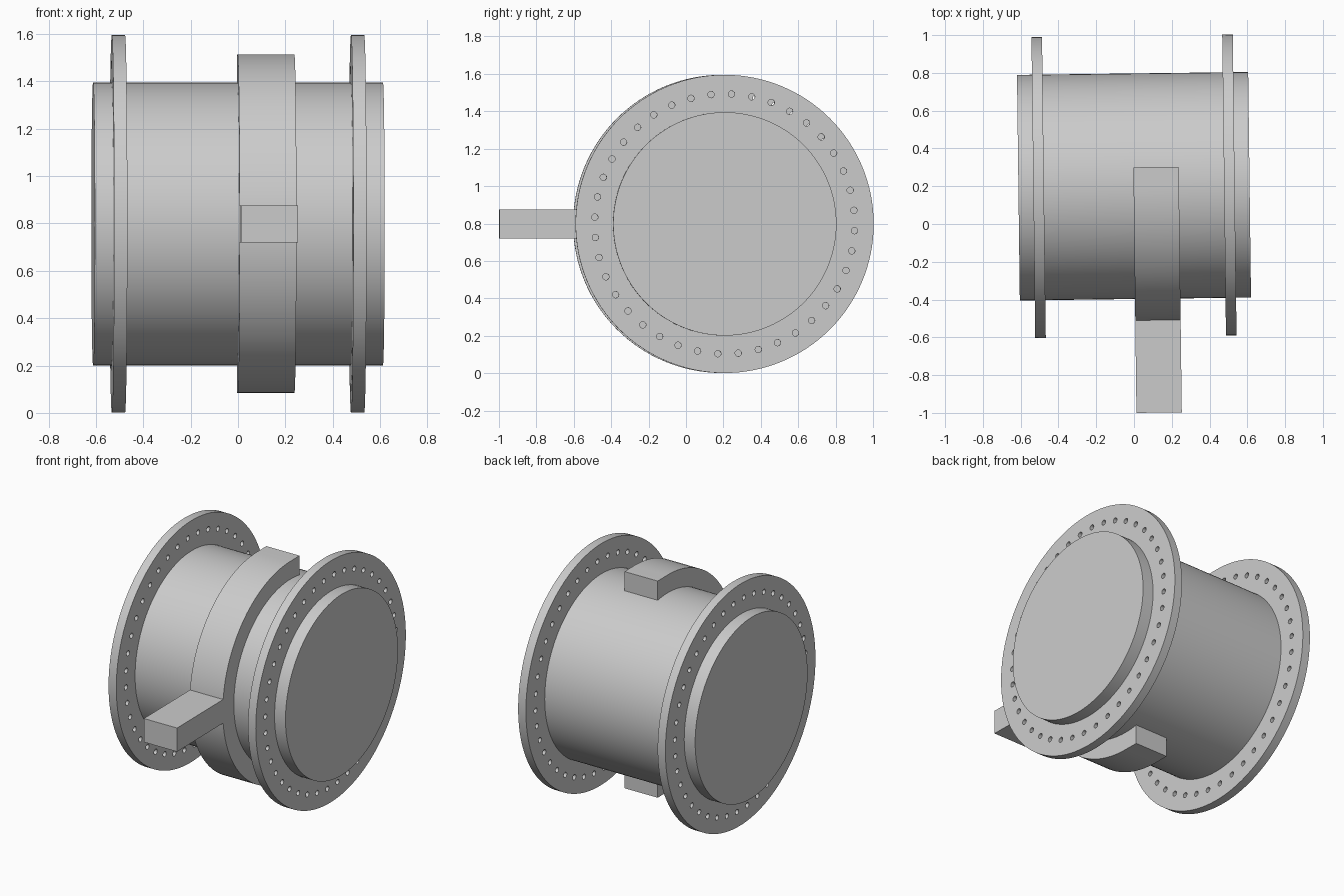
import bpy, bmesh, math
from mathutils import Matrix, Vector

cube = bpy.data.objects.get("Cube")
if cube:
    bpy.data.objects.remove(cube, do_unlink=True)

# The whole assembly is turned very slightly about the vertical
PLACE = Matrix.Translation((0, 0.2, 0.798)) @ Matrix.Rotation(0.0125, 4, 'Z')
DRUM_R, FLANGE_R, BAND_R, BOLT_R = 0.597, 0.797, 0.715, 0.695
HOLES = 40

grey = bpy.data.materials.new("plain grey")
grey.use_nodes = True
grey.diffuse_color = (0.6, 0.6, 0.6, 1)
grey.node_tree.nodes["Principled BSDF"].inputs["Base Color"].default_value = (0.6, 0.6, 0.6, 1)


def finish(name, bm):
    bmesh.ops.recalc_face_normals(bm, faces=bm.faces[:])
    mesh = bpy.data.meshes.new(name)
    bm.to_mesh(mesh)
    bm.free()
    mesh.materials.append(grey)
    ob = bpy.data.objects.new(name, mesh)
    bpy.context.collection.objects.link(ob)
    ob.matrix_world = PLACE
    return ob


def smooth(ob):
    bpy.ops.object.select_all(action='DESELECT')
    ob.select_set(True)
    bpy.context.view_layer.objects.active = ob
    bpy.ops.object.shade_smooth_by_angle(angle=math.radians(30))


def add_disc(bm, radius, x0, x1, segments, y=0, z=0):
    """Solid cylinder lying along x."""
    m = Matrix.Translation(((x0 + x1) / 2, y, z)) @ Matrix.Rotation(math.pi / 2, 4, 'Y')
    bmesh.ops.create_cone(bm, cap_ends=True, segments=segments, radius1=radius,
                          radius2=radius, depth=x1 - x0, matrix=m)


def extrude_profile(bm, points, x0, x1):
    """Extrude a closed (y, z) outline along x."""
    face = bm.faces.new([bm.verts.new((x0, y, z)) for y, z in points])
    new = bmesh.ops.extrude_face_region(bm, geom=[face])["geom"]
    bmesh.ops.translate(bm, vec=Vector((x1 - x0, 0, 0)),
                        verts=[v for v in new if isinstance(v, bmesh.types.BMVert)])


# Drum
bm = bmesh.new()
add_disc(bm, DRUM_R, -0.612, 0.612, 128)
smooth(finish("drum", bm))

# Flanges with a ring of bolt holes
for name, side in (("left_flange", 1), ("right_flange", -1)):
    bm = bmesh.new()
    add_disc(bm, FLANGE_R, side * 0.505 - 0.028, side * 0.505 + 0.028, 128)
    flange = finish(name, bm)

    bm = bmesh.new()
    for i in range(HOLES):
        a = math.radians(-3 * side) + i * math.tau / HOLES
        add_disc(bm, 0.017, side * 0.505 - 0.1, side * 0.505 + 0.1, 16,
                 BOLT_R * math.cos(a), BOLT_R * math.sin(a))
    cutter = finish(name + "_hole_cutter", bm)

    mod = flange.modifiers.new("holes", 'BOOLEAN')
    mod.operation, mod.solver, mod.object = 'DIFFERENCE', 'EXACT', cutter
    bpy.context.view_layer.objects.active = flange
    bpy.ops.object.modifier_apply(modifier=mod.name)
    bpy.data.objects.remove(cutter, do_unlink=True)
    smooth(flange)

# Saddle band: half ring open at the back, with short straight ends
STEPS = 64
angles = [math.pi / 2 + math.pi * i / STEPS for i in range(STEPS + 1)]


def arc(r):
    pts = [(r * math.cos(a), r * math.sin(a)) for a in angles]
    return [(0.1, r)] + pts + [(0.1, -r)]


bm = bmesh.new()
extrude_profile(bm, arc(BAND_R) + arc(DRUM_R - 0.02)[::-1], -0.002, 0.238)
smooth(finish("saddle_band", bm))

# Arm sticking out at the front
bm = bmesh.new()
h = 0.078
extrude_profile(bm, [(-1.2, -h), (-0.65, -h), (-0.65, h), (-1.2, h)], -0.002, 0.238)
finish("front_arm", bm)
